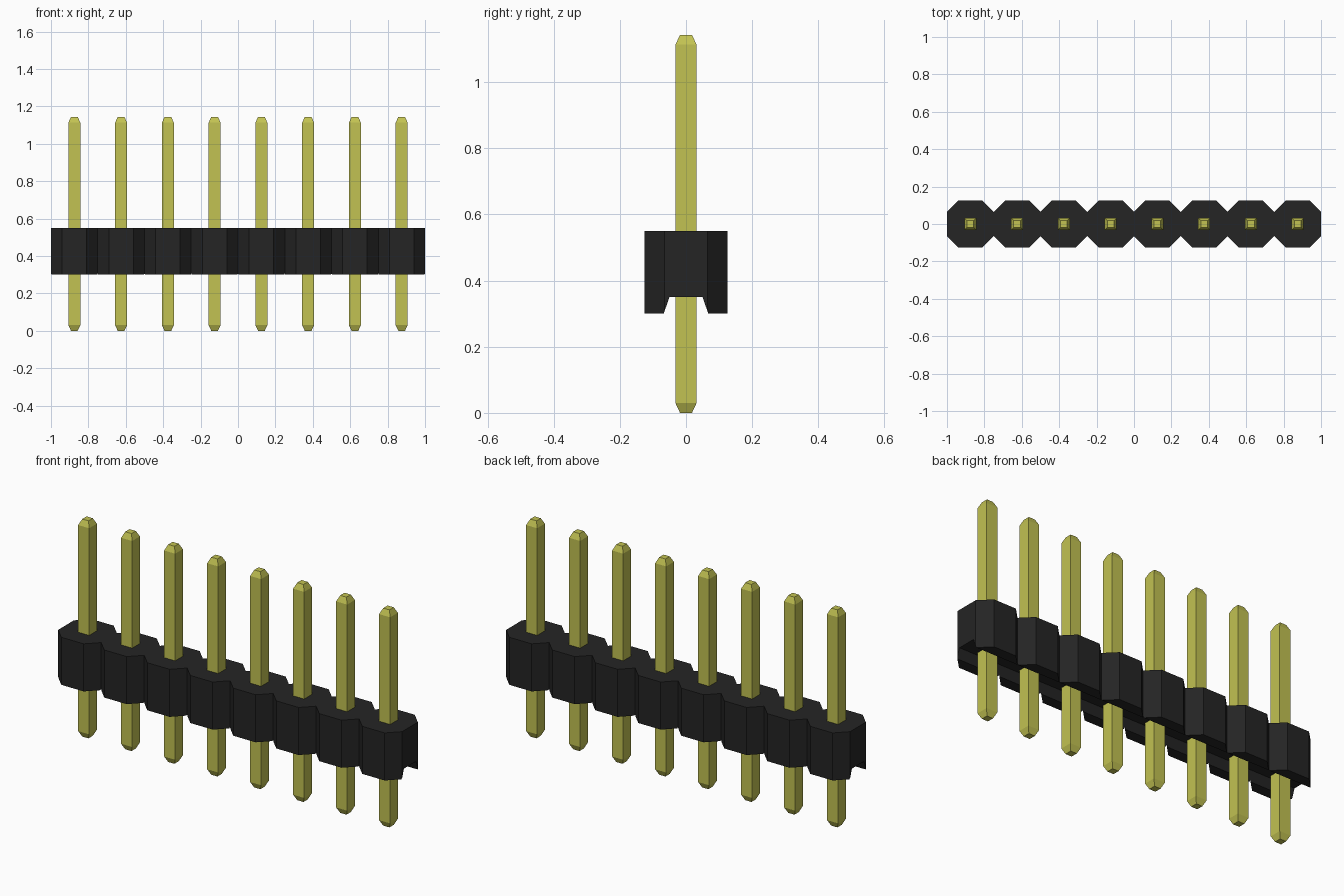
import bpy
import bmesh

cube = bpy.data.objects.get("Cube")
if cube:
    bpy.data.objects.remove(cube, do_unlink=True)

COUNT, PITCH = 8, 0.25
HALF, CORNER = 0.125, 0.065      # housing cell half width, octagon corner offset
Z0, Z1 = 0.30, 0.55              # housing bottom and top
centres = [(i - (COUNT - 1) / 2) * PITCH for i in range(COUNT)]


def material(name, rgb, rough):
    m = bpy.data.materials.new(name)
    m.use_nodes = True
    m.diffuse_color = (*rgb, 1)
    bsdf = m.node_tree.nodes["Principled BSDF"]
    bsdf.inputs["Base Color"].default_value = (*rgb, 1)
    bsdf.inputs["Roughness"].default_value = rough
    return m


def make_object(name, bm, mat=None):
    bmesh.ops.recalc_face_normals(bm, faces=bm.faces)
    mesh = bpy.data.meshes.new(name)
    bm.to_mesh(mesh)
    bm.free()
    ob = bpy.data.objects.new(name, mesh)
    bpy.context.collection.objects.link(ob)
    if mat:
        mesh.materials.append(mat)
    return ob


def prism(points, direction):
    """Extrude a closed outline of 3D points along a direction."""
    bm = bmesh.new()
    face = bm.faces.new([bm.verts.new(p) for p in points])
    ext = bmesh.ops.extrude_face_region(bm, geom=[face])
    verts = [g for g in ext["geom"] if isinstance(g, bmesh.types.BMVert)]
    bmesh.ops.translate(bm, verts=verts, vec=direction)
    return bm


black = material("black plastic", (0.018, 0.018, 0.018), 0.6)
brass = material("yellow brass", (0.54, 0.54, 0.085), 0.4)

# Housing: a row of joined octagons, extruded upward
front = [(-COUNT * PITCH / 2, -CORNER)]
for x in centres:
    front += [(x - CORNER, -HALF), (x + CORNER, -HALF), (x + HALF, -CORNER)]
outline = front + [(x, -y) for x, y in reversed(front)]
housing = make_object("housing", prism([(x, y, Z0) for x, y in outline], (0, 0, Z1 - Z0)), black)

# Tapered channel along the underside
channel = [(-0.071, Z0 - 0.01), (0.071, Z0 - 0.01), (0.05, Z0 + 0.05), (-0.05, Z0 + 0.05)]
cutter = make_object("channel_cutter", prism([(-1.1, y, z) for y, z in channel], (2.2, 0, 0)))
cutter.hide_render = True
cut = housing.modifiers.new("channel", 'BOOLEAN')
cut.operation, cut.solver, cut.object = 'DIFFERENCE', 'EXACT', cutter
bpy.context.view_layer.objects.active = housing
bpy.ops.object.modifier_apply(modifier=cut.name)
bpy.data.objects.remove(cutter, do_unlink=True)

# Pins: square rods with tapered tips, sharing one mesh
bm = bmesh.new()
rings = []
for z, r in [(0, 0.018), (0.03, 0.032), (1.113, 0.032), (1.143, 0.018)]:
    rings.append([bm.verts.new((sx * r, sy * r, z))
                  for sx, sy in [(-1, -1), (1, -1), (1, 1), (-1, 1)]])
for low, high in zip(rings, rings[1:]):
    for i in range(4):
        j = (i + 1) % 4
        bm.faces.new((low[i], low[j], high[j], high[i]))
bm.faces.new(rings[0])
bm.faces.new(rings[-1])
pin = make_object("pin_1", bm, brass)
pin.location.x = centres[0]
for n, x in enumerate(centres[1:], 2):
    copy = bpy.data.objects.new(f"pin_{n}", pin.data)
    copy.location.x = x
    bpy.context.collection.objects.link(copy)
